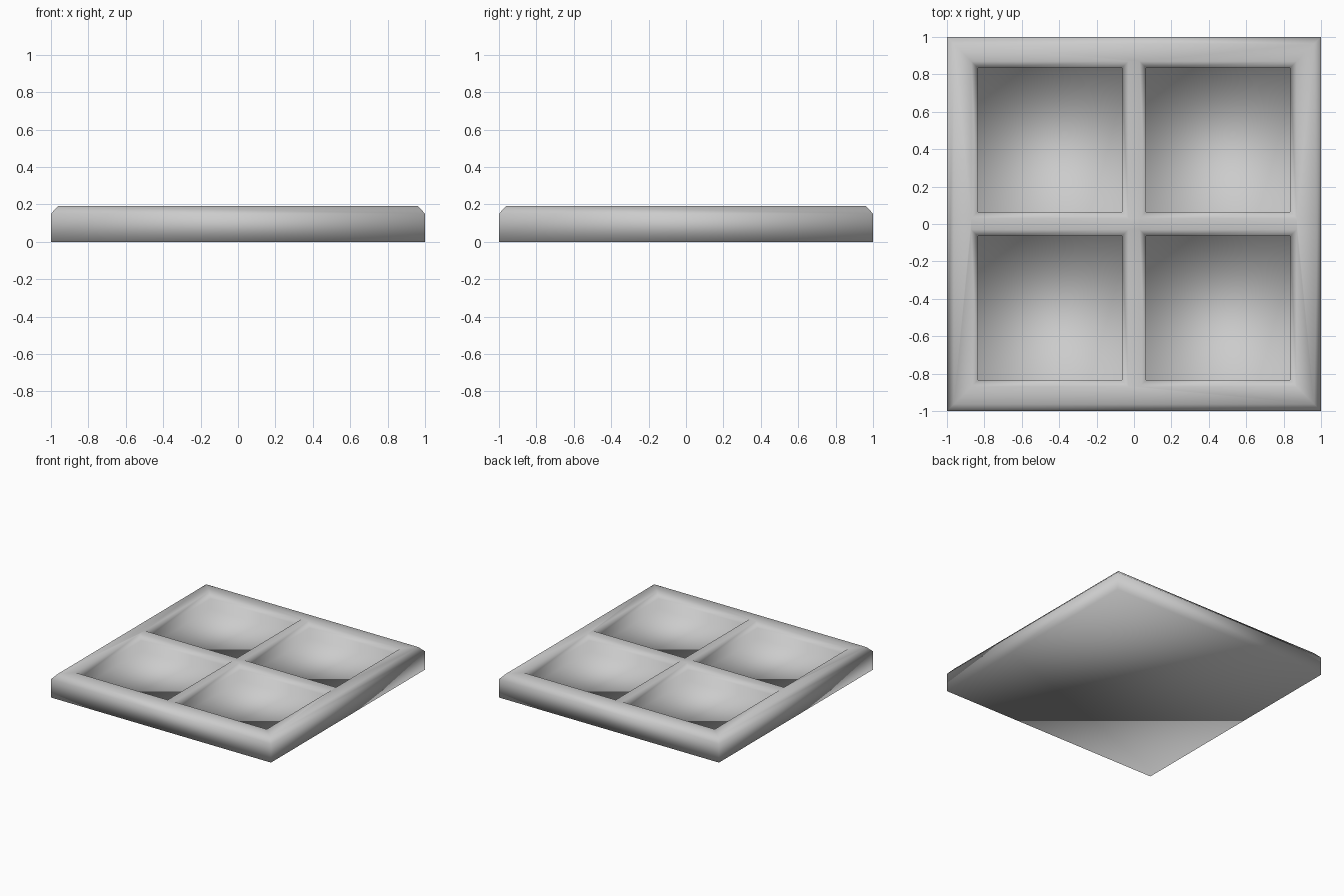
import bpy
import bmesh

if "Cube" in bpy.data.objects:
    bpy.data.objects.remove(bpy.data.objects["Cube"])

bm = bmesh.new()


def square(cx, cy, half, z):
    """Four corners of a horizontal square, counter-clockwise."""
    return [bm.verts.new((cx + sx * half, cy + sy * half, z))
            for sx, sy in ((-1, -1), (1, -1), (1, 1), (-1, 1))]


def skin(rings):
    """Join stacked square rings with side faces and cap the last ring."""
    for a, b in zip(rings, rings[1:]):
        for i in range(4):
            j = (i + 1) % 4
            bm.faces.new((a[i], a[j], b[j], b[i]))
    bm.faces.new(rings[-1])
    return rings[0]


# Outer body: chamfered top edge, straight sides, flat underside
loops = [skin([square(0, 0, h, z)
               for h, z in ((0.963, 0.19), (1.0, 0.15), (1.0, 0.0))])]

# Four square pockets with chamfered rims
for sx in (-1, 1):
    for sy in (-1, 1):
        loops.append(skin([square(sx * 0.45, sy * 0.45, h, z)
                           for h, z in ((0.42, 0.19), (0.385, 0.155), (0.385, 0.07))]))

# Top frame face between the outer edge and the pocket rims
edges = [bm.edges.get((r[i], r[(i + 1) % 4])) for r in loops for i in range(4)]
bmesh.ops.triangle_fill(bm, edges=edges, use_beauty=True, use_dissolve=False,
                        normal=(0, 0, 1))
bmesh.ops.recalc_face_normals(bm, faces=bm.faces)

mesh = bpy.data.meshes.new("four_pocket_panel")
bm.to_mesh(mesh)
bm.free()
mesh.shade_smooth()
panel = bpy.data.objects.new("four_pocket_panel", mesh)
bpy.context.collection.objects.link(panel)
